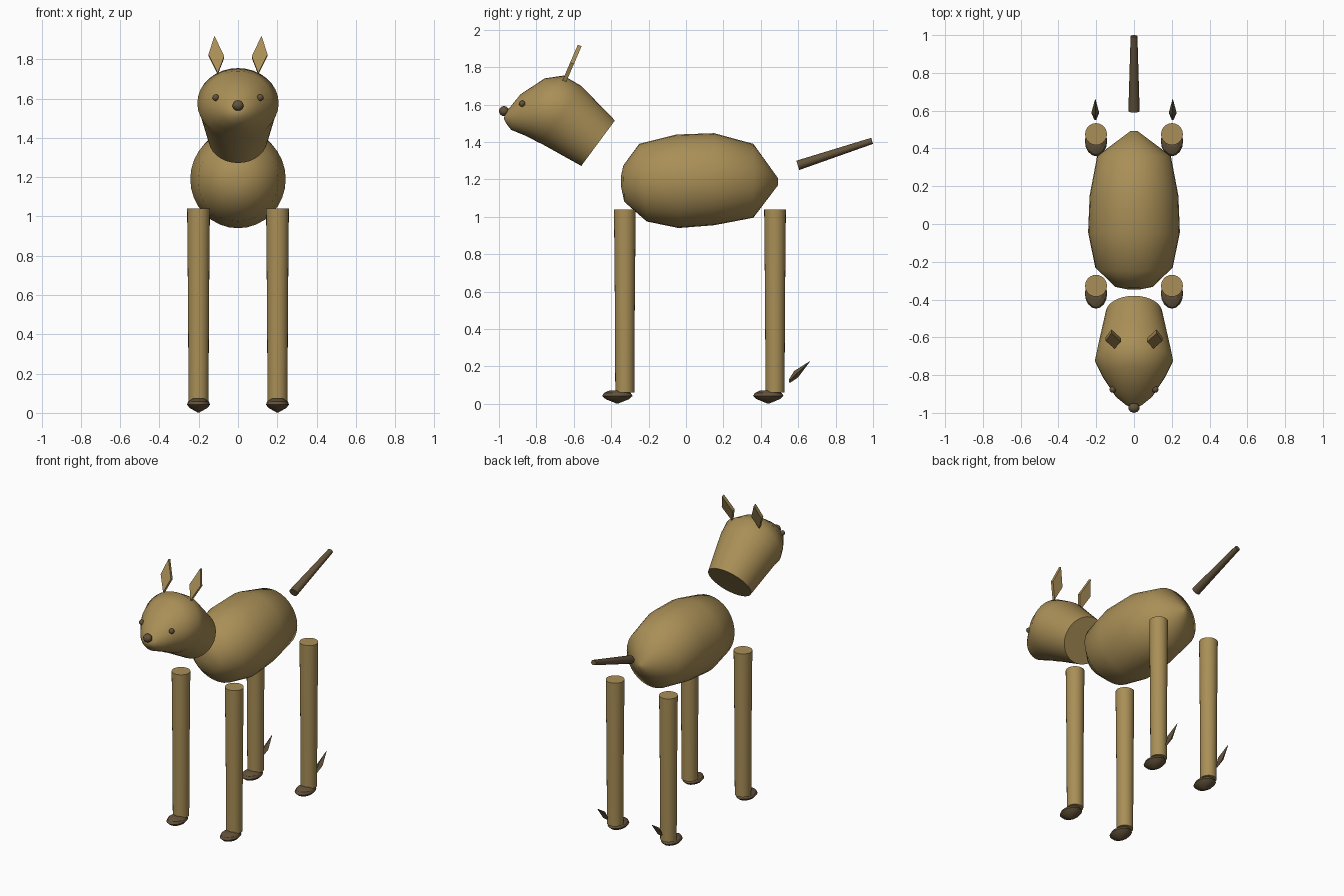
import bpy, bmesh, math
from mathutils import Vector

if "Cube" in bpy.data.objects:
    bpy.data.objects.remove(bpy.data.objects["Cube"])


def material(name, rgb):
    m = bpy.data.materials.new(name)
    m.diffuse_color = (*rgb, 1)
    m.use_nodes = True
    m.node_tree.nodes["Principled BSDF"].inputs["Base Color"].default_value = m.diffuse_color
    return m


TAN = material("tan_coat", (0.40, 0.275, 0.095))
DARK = material("dark_brown", (0.125, 0.085, 0.042))


def finish(name, bm, mat, angle=60):
    bmesh.ops.recalc_face_normals(bm, faces=bm.faces)
    me = bpy.data.meshes.new(name)
    bm.to_mesh(me)
    bm.free()
    ob = bpy.data.objects.new(name, me)
    bpy.context.collection.objects.link(ob)
    me.materials.append(mat)
    if angle:
        bpy.ops.object.select_all(action='DESELECT')
        ob.select_set(True)
        bpy.context.view_layer.objects.active = ob
        bpy.ops.object.shade_smooth_by_angle(angle=math.radians(angle))
    return ob


def loft(name, rings, mat, x=0, n=32, angle=60):
    """Rings are (top y, top z, bottom y, bottom z, half width)."""
    bm = bmesh.new()
    loops = []
    for ty, tz, by, bz, w in rings:
        c = Vector((x, (ty + by) / 2, (tz + bz) / 2))
        up = Vector((x, ty, tz)) - c
        loops.append([bm.verts.new(c + up * math.cos(a) + Vector((w * math.sin(a), 0, 0)))
                      for a in (2 * math.pi * i / n for i in range(n))])
    for a, b in zip(loops, loops[1:]):
        for i in range(n):
            j = (i + 1) % n
            bm.faces.new((a[i], a[j], b[j], b[i]))
    bm.faces.new(loops[0])
    bm.faces.new(loops[-1])
    return finish(name, bm, mat, angle)


def lathe(name, profile, mat, center, sy=1, n=24, angle=30):
    """Profile is (radius, z); sy stretches the plan along y."""
    rings = [(center[1] + r * sy, z, center[1] - r * sy, z, r) for r, z in profile]
    return loft(name, rings, mat, center[0], n, angle)


def ball(name, loc, r, mat, seg=12, scale=(1, 1, 1)):
    bm = bmesh.new()
    bmesh.ops.create_uvsphere(bm, u_segments=seg, v_segments=8, radius=r)
    for v in bm.verts:
        v.co = Vector([v.co[i] * scale[i] + loc[i] for i in range(3)])
    return finish(name, bm, mat)


# Torso
loft("body", [(-0.347, 1.22, -0.347, 1.16, 0.03), (-0.335, 1.275, -0.33, 1.08, 0.10),
              (-0.25, 1.39, -0.21, 0.975, 0.205), (-0.05, 1.44, -0.04, 0.94, 0.243),
              (0.15, 1.447, 0.15, 0.955, 0.235), (0.36, 1.39, 0.36, 0.995, 0.195),
              (0.493, 1.205, 0.493, 1.17, 0.018)], TAN)

# Head with open-ended neck stump, tapering to the muzzle
loft("head", [(-0.38, 1.515, -0.56, 1.272, 0.15), (-0.56, 1.70, -0.775, 1.392, 0.195),
              (-0.655, 1.755, -0.79, 1.398, 0.207), (-0.755, 1.74, -0.85, 1.43, 0.168),
              (-0.885, 1.655, -0.935, 1.465, 0.098), (-0.95, 1.575, -0.962, 1.50, 0.045),
              (-0.97, 1.548, -0.973, 1.522, 0.015)], TAN)

# Nose
ball("nose", (0, -0.973, 1.565), 0.03, DARK, 10, (1, 0.9, 0.9))

# Tail
loft("tail", [(0.59, 1.30, 0.605, 1.25, 0.03), (0.99, 1.422, 1.0, 1.39, 0.018)], DARK, n=16)

for s, side in ((-1, "left"), (1, "right")):
    # Eyes
    ball("eye_" + side, (s * 0.113, -0.876, 1.605), 0.017, DARK)

    # Ears: thin diamond plates leaning back
    bm = bmesh.new()
    outline = [(0.103, 1.73), (0.15, 1.825), (0.12, 1.92), (0.07, 1.815)]
    front = bm.faces.new([bm.verts.new((s * px, -0.66 + (pz - 1.73) * 0.43, pz))
                          for px, pz in outline])
    ext = bmesh.ops.extrude_face_region(bm, geom=[front], use_keep_orig=True)
    moved = [g for g in ext["geom"] if isinstance(g, bmesh.types.BMVert)]
    bmesh.ops.translate(bm, verts=moved, vec=(0, 0.02, -0.008))
    finish("ear_" + side, bm, TAN, 0)

    # Legs and paws
    for pair, y, paw_y in (("front", -0.327, -0.367), ("hind", 0.476, 0.44)):
        lathe(f"{pair}_leg_{side}", [(0.051, 0.06), (0.053, 0.5), (0.058, 1.04)],
              TAN, (s * 0.201, y))
        lathe(f"{pair}_paw_{side}", [(0.006, 0.003), (0.045, 0.025), (0.059, 0.042),
                                     (0.052, 0.058), (0.03, 0.072)],
              DARK, (s * 0.201, paw_y), 1.38, 16)

    # Pointed spur behind each hind paw
    loft("hind_spur_" + side, [(0.55, 0.13, 0.553, 0.11, 0.005), (0.578, 0.175, 0.598, 0.14, 0.021),
                               (0.66, 0.227, 0.662, 0.225, 0.001)], DARK, s * 0.205, 4, 0)
